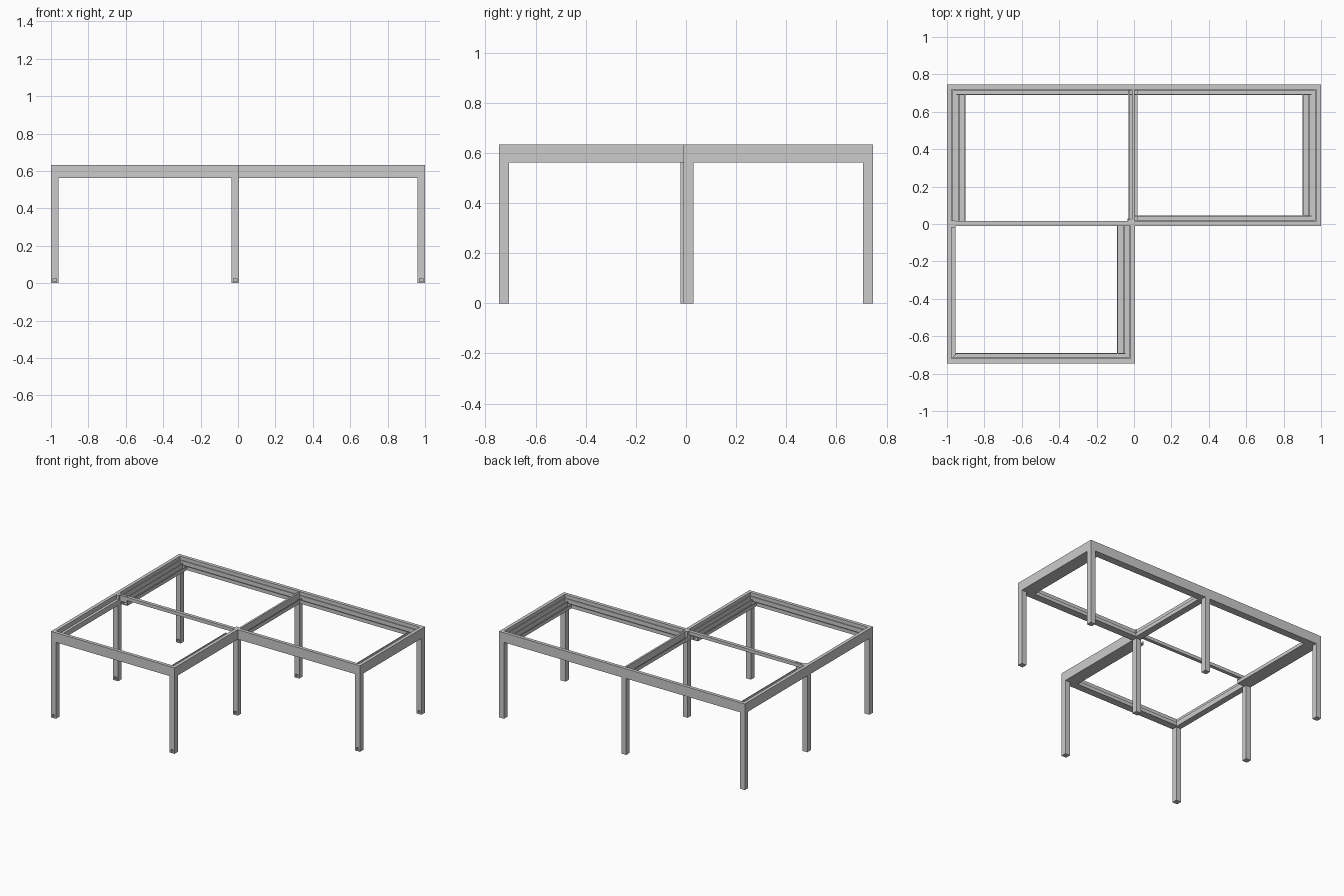
import bpy, bmesh
from mathutils import Vector

if "Cube" in bpy.data.objects:
    bpy.data.objects.remove(bpy.data.objects["Cube"])

BOTTOM, FLOOR, TOP = 0.562, 0.568, 0.633


def mesh_object(name, verts, faces):
    me = bpy.data.meshes.new(name)
    me.from_pydata(verts, [], faces)
    bm = bmesh.new()
    bm.from_mesh(me)
    bmesh.ops.recalc_face_normals(bm, faces=bm.faces)
    bm.to_mesh(me)
    bm.free()
    ob = bpy.data.objects.new(name, me)
    bpy.context.collection.objects.link(ob)
    return ob


def box(name, x0, x1, y0, y1, z0, z1):
    v = [(x, y, z) for z in (z0, z1) for x, y in ((x0, y0), (x1, y0), (x1, y1), (x0, y1))]
    f = [(0, 1, 2, 3), (4, 5, 6, 7)] + [(i, (i + 1) % 4, (i + 1) % 4 + 4, i + 4) for i in range(4)]
    return mesh_object(name, v, f)


def beam(name, start, end, profile, mitre=(1, 1)):
    """Sweep an (inward, height) profile along an outer edge, mitring the ends."""
    a, b = Vector((*start, 0)), Vector((*end, 0))
    d = (b - a).normalized()
    inward = Vector((-d.y, d.x, 0))
    n = len(profile)
    verts = []
    for p, sign, m in ((a, 1, mitre[0]), (b, -1, mitre[1])):
        for u, z in profile:
            verts.append(p + inward * u + d * sign * m * min(u, 0.05) + Vector((0, 0, z)))
    faces = [tuple(range(n)), tuple(range(n, 2 * n))]
    faces += [(i, (i + 1) % n, (i + 1) % n + n, i + n) for i in range(n)]
    return mesh_object(name, verts, faces)


def gutter(w, rail=None):
    """Hollow-looking fascia with stepped ledge, gutter floor and inner lip."""
    pts = [(0, BOTTOM), (w, BOTTOM), (w, 0.588), (w - 0.005, 0.588), (w - 0.005, FLOOR)]
    if rail:
        pts += [(rail + 0.006, FLOOR), (rail + 0.006, 0.6), (rail, 0.6), (rail, FLOOR)]
    return pts + [(0.031, FLOOR), (0.031, 0.607), (0.025, 0.607), (0.025, TOP), (0, TOP)]


# Perimeter beams, counter-clockwise so the profile faces inward
narrow = gutter(0.055)
plain = [(0, BOTTOM), (0.045, BOTTOM), (0.045, 0.6), (0.025, 0.6), (0.025, TOP), (0, TOP)]
beam("back_beam", (1, 0.745), (-1, 0.745), narrow)
beam("right_gutter_beam", (1, -0.01), (1, 0.745), gutter(0.1, 0.06))
beam("inner_front_beam", (0.005, -0.01), (1, -0.01), narrow, (0, 1))
beam("left_gutter_beam", (-1, 0.745), (-1, 0), gutter(0.1, 0.06), (1, 0))
beam("left_front_beam", (-1, 0), (-1, -0.745), plain, (0, 1))
beam("front_beam", (-1, -0.745), (0.005, -0.745), narrow)
beam("inner_right_beam", (0.005, -0.745), (0.005, -0.01), gutter(0.095, 0.055), (1, 0))

# Centre divider: upright web with a channel on each side
half = [(0.007, 0.628), (0.007, FLOOR), (0.02, FLOOR), (0.02, 0.59), (0.025, 0.59), (0.025, BOTTOM)]
tee = half + [(-u, z) for u, z in reversed(half)]
tee_verts = [(-0.005 + u, y, z) for y in (0.0, 0.718) for u, z in tee]
n = len(tee)
mesh_object("centre_beam", tee_verts, [tuple(range(n)), tuple(range(n, 2 * n))] +
            [(i, (i + 1) % n, (i + 1) % n + n, i + n) for i in range(n)])

# Slim tie bar between the two left bays, with its end bracket
box("tie_bar", -0.975, -0.01, -0.01, 0.015, 0.606, 0.63)
box("tie_bracket", -0.978, -0.9, -0.006, 0.004, 0.585, 0.632)
box("tie_bracket_plate", -0.98, -0.955, -0.02, 0.018, 0.562, 0.632)
box("centre_cap", -0.033, 0.005, -0.01, 0.028, 0.562, 0.632)

# Posts, each with a small drain opening near the foot
S = 0.04
posts = [(-1, -0.745), (-0.035, -0.745), (-1, -0.022), (-0.035, -0.01),
         (0.96, -0.01), (-1, 0.705), (-0.035, 0.705), (0.96, 0.705)]
for i, (x, y) in enumerate(posts):
    post = box(f"post_{i + 1}", x, x + S, y, y + S, 0, BOTTOM + 0.003)
    cutter = box(f"drain_cutter_{i + 1}", x + 0.011, x + 0.029, y - 0.01, y + 0.015, 0.008, 0.026)
    cutter.hide_render = True
    cutter.hide_viewport = True
    mod = post.modifiers.new("drain", "BOOLEAN")
    mod.operation = "DIFFERENCE"
    mod.object = cutter
